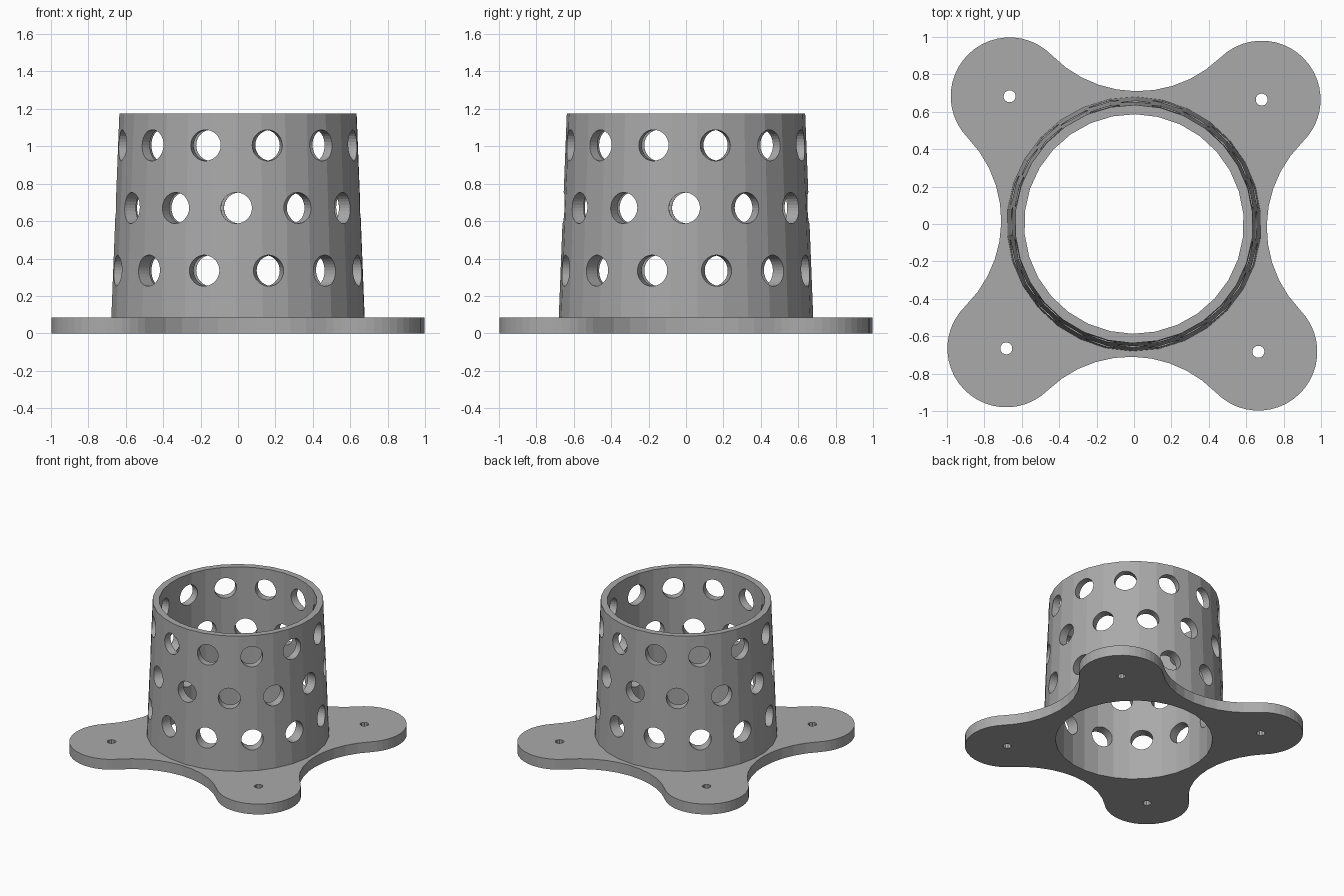
import bpy, bmesh
from math import pi, radians, sin, cos, sqrt, atan2
from mathutils import Matrix, Vector

cube = bpy.data.objects.get("Cube")
if cube:
    bpy.data.objects.remove(cube, do_unlink=True)

TWIST = radians(-0.75)      # small turn of the whole part about z
PLATE_H, TOP = 0.085, 1.175
BORE_R = 0.587
LOBE_R, LOBE_POS = 0.315, 0.674
WAIST = 0.71

grey = bpy.data.materials.new("plain grey")
grey.use_nodes = True
colour = (0.4, 0.4, 0.4, 1)
grey.diffuse_color = colour
grey.node_tree.nodes["Principled BSDF"].inputs["Base Color"].default_value = colour


def make_object(name, bm):
    bmesh.ops.recalc_face_normals(bm, faces=bm.faces)
    mesh = bpy.data.meshes.new(name)
    bm.to_mesh(mesh)
    bm.free()
    mesh.materials.append(grey)
    obj = bpy.data.objects.new(name, mesh)
    bpy.context.collection.objects.link(obj)
    return obj


def add_cylinder(bm, r1, r2, depth, segments, matrix):
    bmesh.ops.create_cone(bm, cap_ends=True, segments=segments, radius1=r1,
                          radius2=r2, depth=depth, matrix=matrix)


def cut(obj, cutter):
    """Subtract the cutter, bake the result and discard the cutter."""
    cutter.hide_render = True
    mod = obj.modifiers.new("cut", 'BOOLEAN')
    mod.operation, mod.solver, mod.object = 'DIFFERENCE', 'EXACT', cutter
    graph = bpy.context.evaluated_depsgraph_get()
    mesh = bpy.data.meshes.new_from_object(obj.evaluated_get(graph))
    obj.modifiers.clear()
    obj.data = mesh
    bpy.data.objects.remove(cutter, do_unlink=True)


def bore_cutter():
    bm = bmesh.new()
    add_cylinder(bm, BORE_R, BORE_R, 4, 30, Matrix.Rotation(TWIST, 4, 'Z'))
    return make_object("bore_cutter", bm)


# Base plate: four round lobes joined by tangent concave arcs
arc_d = (2 * LOBE_POS**2 - (WAIST - LOBE_R)**2) / (2 * (LOBE_POS - WAIST + LOBE_R))
arc_r = arc_d - WAIST
join = atan2(-LOBE_POS, arc_d - LOBE_POS)    # lobe centre towards arc centre
outline = []
for k in range(4):
    turn = Matrix.Rotation(k * pi / 2 + TWIST, 3, 'Z')
    end = pi / 2 - join
    for i in range(23):
        a = join + (end - join) * i / 22
        outline.append(turn @ Vector((LOBE_POS + LOBE_R * cos(a),
                                      LOBE_POS + LOBE_R * sin(a), 0)))
    start = end - pi
    sweep = -pi - 2 * start if start < -pi / 2 else -2 * (start + pi / 2)
    for i in range(1, 10):
        a = start + sweep * i / 10
        outline.append(turn @ Vector((arc_r * cos(a), arc_d + arc_r * sin(a), 0)))
bm = bmesh.new()
face = bm.faces.new([bm.verts.new(p) for p in outline])
top = bmesh.ops.extrude_face_region(bm, geom=[face])["geom"]
bmesh.ops.translate(bm, vec=(0, 0, PLATE_H),
                    verts=[v for v in top if isinstance(v, bmesh.types.BMVert)])
plate = make_object("base_plate", bm)
cut(plate, bore_cutter())

# Bolt holes through the lobes
bm = bmesh.new()
for k in range(4):
    add_cylinder(bm, 0.033, 0.033, 1, 10,
                 Matrix.Rotation(k * pi / 2 + TWIST, 4, 'Z')
                 @ Matrix.Translation((LOBE_POS, LOBE_POS, 0)))
cut(plate, make_object("bolt_cutter", bm))

# Tapered sleeve with a straight bore
bm = bmesh.new()
add_cylinder(bm, 0.68, 0.637, TOP - PLATE_H, 30,
             Matrix.Translation((0, 0, (TOP + PLATE_H) / 2)) @ Matrix.Rotation(TWIST, 4, 'Z'))
sleeve = make_object("perforated_sleeve", bm)
cut(sleeve, bore_cutter())

# Three staggered rows of round side holes
bm = bmesh.new()
for row, z in enumerate((0.335, 0.67, 1.005)):
    for k in range(12):
        a = radians(30 * k + (0 if row == 1 else 15)) + TWIST
        add_cylinder(bm, 0.083, 0.083, 0.3, 30,
                     Matrix.Rotation(a, 4, 'Z') @ Matrix.Translation((0.64, 0, z))
                     @ Matrix.Rotation(pi / 2, 4, 'Y'))
cut(sleeve, make_object("side_hole_cutter", bm))
